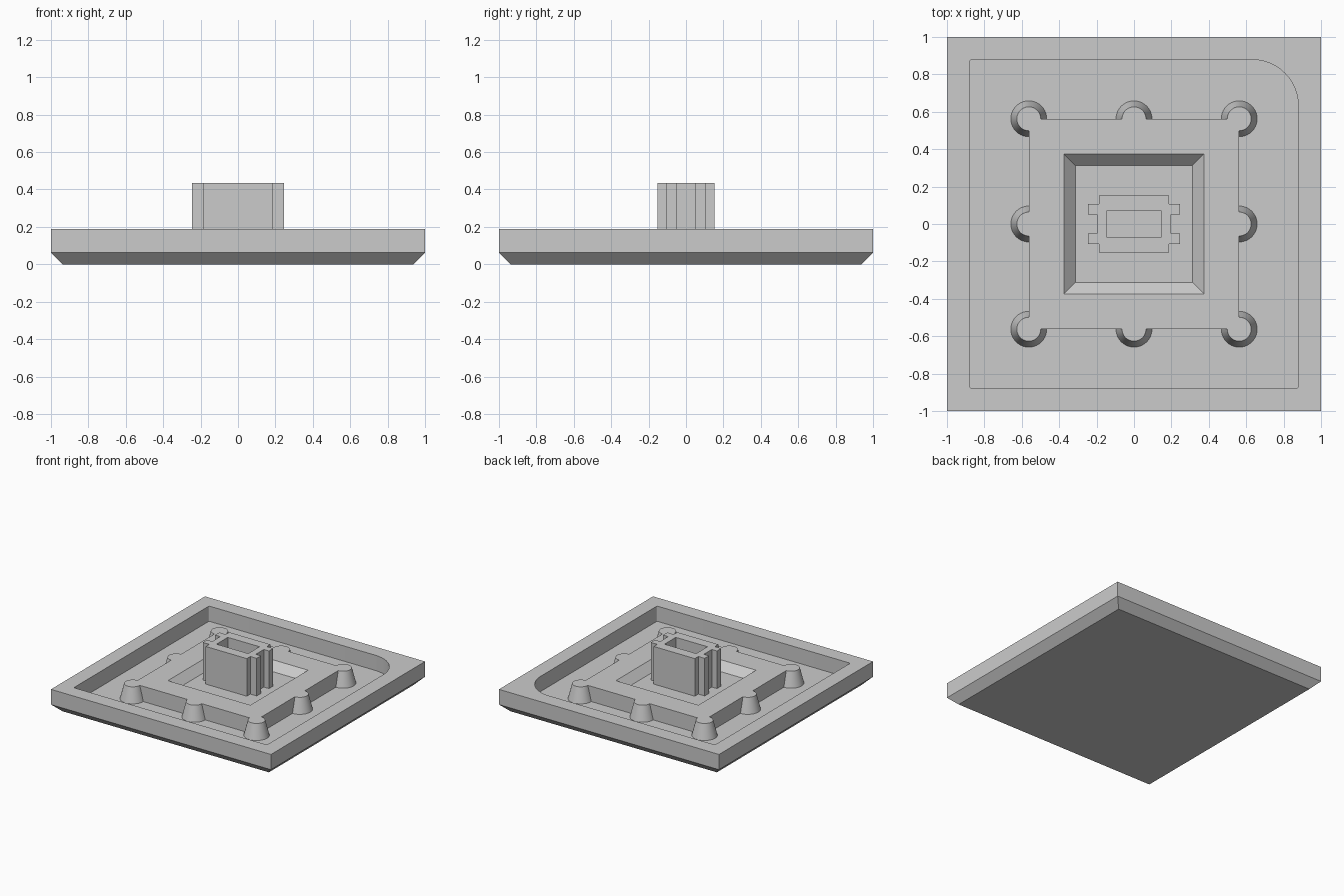
import bpy, bmesh, math

cube = bpy.data.objects.get("Cube")
if cube:
    bpy.data.objects.remove(cube, do_unlink=True)

grey = bpy.data.materials.new("light grey")
grey.use_nodes = True
colour = (0.6, 0.6, 0.6, 1)
grey.diffuse_color = colour
grey.node_tree.nodes["Principled BSDF"].inputs["Base Color"].default_value = colour


def loft(name, levels):
    """Closed solid through matching outlines, given as (points, z) from bottom to top."""
    bm = bmesh.new()
    rings = [[bm.verts.new((x, y, z)) for x, y in pts] for pts, z in levels]
    n = len(rings[0])
    for low, high in zip(rings, rings[1:]):
        for i in range(n):
            j = (i + 1) % n
            bm.faces.new((low[i], low[j], high[j], high[i]))
    bm.faces.new(rings[0][::-1])
    bm.faces.new(rings[-1])
    bmesh.ops.recalc_face_normals(bm, faces=bm.faces)
    mesh = bpy.data.meshes.new(name)
    bm.to_mesh(mesh)
    bm.free()
    mesh.materials.append(grey)
    obj = bpy.data.objects.new(name, mesh)
    bpy.context.collection.objects.link(obj)
    return obj


def rect(hx, hy):
    return [(-hx, -hy), (hx, -hy), (hx, hy), (-hx, hy)]


def circle(cx, cy, r, n=40):
    return [(cx + r * math.cos(math.tau * i / n), cy + r * math.sin(math.tau * i / n))
            for i in range(n)]


def rounded_square(h, radii, steps=12):
    """Square outline with its own radius per corner, from front right round to front left."""
    pts = []
    for k, r in enumerate(radii):
        sx, sy = [(1, -1), (1, 1), (-1, 1), (-1, -1)][k]
        for i in range(steps + 1):
            a = math.radians(-90 + 90 * k + 90 * i / steps)
            pts.append((sx * (h - r) + r * math.cos(a), sy * (h - r) + r * math.sin(a)))
    return pts


def combine(target, tool, operation):
    """Apply a boolean and discard the tool."""
    tool.hide_render = True
    mod = target.modifiers.new("combine", 'BOOLEAN')
    mod.operation = operation
    mod.solver = 'EXACT'
    mod.object = tool
    bpy.context.view_layer.objects.active = target
    bpy.ops.object.modifier_apply(modifier=mod.name)
    bpy.data.objects.remove(tool, do_unlink=True)


FLOOR, TOP, PIT = 0.0625, 0.1875, 0.125
MESA = 0.5625

# Square tray with a chamfered underside and one widely rounded recess corner
tray = loft("tray", [(rect(0.9375, 0.9375), 0), (rect(1, 1), FLOOR), (rect(1, 1), TOP)])
recess = rounded_square(0.878, (0.01, 0.245, 0.01, 0.01))
combine(tray, loft("recess_cutter", [(recess, FLOOR), (recess, TOP + 0.1)]), 'DIFFERENCE')

# Raised platform ringed by tapered posts
platform = loft("platform", [(rect(MESA, MESA), FLOOR), (rect(MESA, MESA), TOP)])
for i in (-1, 0, 1):
    for j in (-1, 0, 1):
        if i or j:
            x, y = i * MESA, j * MESA
            post = loft("post", [(circle(x, y, 0.096), FLOOR), (circle(x, y, 0.064), TOP)])
            combine(platform, post, 'UNION')

# Sloped pit in the platform; the slope carries on above the top for a clean cut
combine(platform, loft("pit_cutter", [(rect(0.3125, 0.3125), PIT),
                                      (rect(0.4125, 0.4125), PIT + 0.1)]), 'DIFFERENCE')

# Hollow stem with four side ribs, mirrored from one quarter outline
quarter = [(0.198, 0.052), (0.245, 0.052), (0.245, 0.107), (0.187, 0.107), (0.187, 0.153)]
half = quarter + [(-x, y) for x, y in reversed(quarter)]
outline = half + [(x, -y) for x, y in reversed(half)]
stem = loft("stem", [(outline, PIT), (outline, 0.434)])
combine(stem, loft("stem_cutter", [(rect(0.144, 0.073), PIT + 0.005),
                                   (rect(0.144, 0.073), 0.6)]), 'DIFFERENCE')

for obj in (tray, platform, stem):
    bpy.ops.object.select_all(action='DESELECT')
    obj.select_set(True)
    bpy.context.view_layer.objects.active = obj
    bpy.ops.object.shade_smooth_by_angle(angle=math.radians(30))
